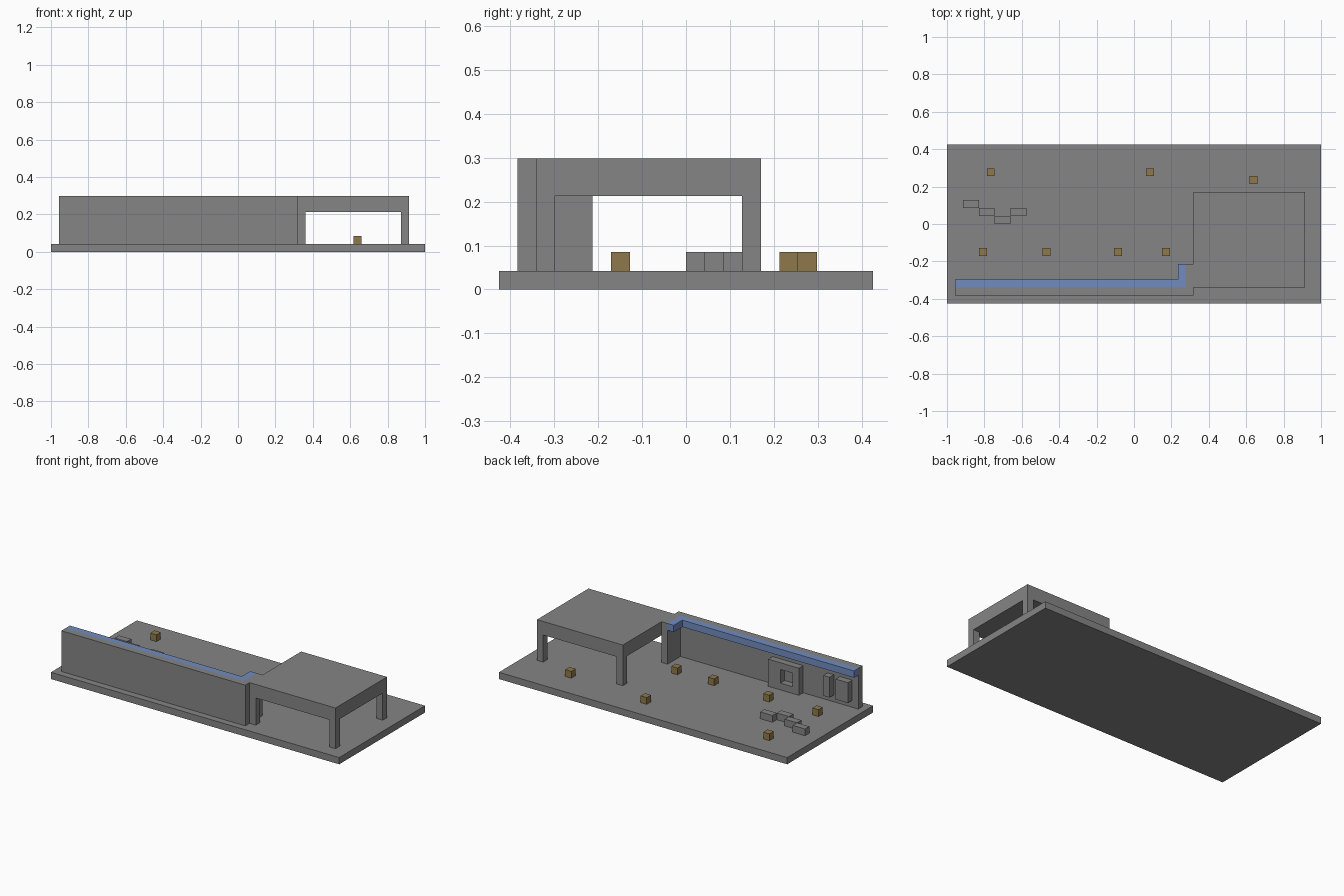
import bpy
import bmesh
from mathutils import Vector

cube = bpy.data.objects.get("Cube")
if cube:
    bpy.data.objects.remove(cube, do_unlink=True)

# Everything sits on a block grid: LENGTH blocks long, DEPTH blocks deep
LENGTH, DEPTH = 47, 20
UNIT = 2 / LENGTH


def material(name, color):
    mat = bpy.data.materials.new(name)
    mat.use_nodes = True
    mat.diffuse_color = (*color, 1)
    mat.node_tree.nodes["Principled BSDF"].inputs["Base Color"].default_value = (*color, 1)
    return mat


GREY = material("stone grey", (0.235, 0.235, 0.235))
BLUE = material("ledge blue", (0.165, 0.265, 0.53))
BROWN = material("crate brown", (0.27, 0.19, 0.07))


def grid(x, y, z):
    return Vector((x - LENGTH / 2, y - DEPTH / 2, z)) * UNIT


def prism(name, outline, z0, z1, mat):
    """Extrude a plan outline given in blocks from z0 up to z1."""
    bm = bmesh.new()
    base = bm.faces.new([bm.verts.new(grid(x, y, z0)) for x, y in outline])
    top = bmesh.ops.extrude_face_region(bm, geom=[base])["geom"]
    verts = [g for g in top if isinstance(g, bmesh.types.BMVert)]
    bmesh.ops.translate(bm, verts=verts, vec=(0, 0, (z1 - z0) * UNIT))
    bmesh.ops.recalc_face_normals(bm, faces=bm.faces)
    mesh = bpy.data.meshes.new(name)
    bm.to_mesh(mesh)
    bm.free()
    mesh.materials.append(mat)
    obj = bpy.data.objects.new(name, mesh)
    bpy.context.collection.objects.link(obj)
    return obj


def box(name, corner, size, mat=GREY):
    (x, y, z), (w, d, h) = corner, size
    outline = [(x, y), (x + w, y), (x + w, y + d), (x, y + d)]
    return prism(name, outline, z, z + h, mat)


# Ground slab
box("ground_slab", (0, 0, 0), (LENGTH, DEPTH, 1))

# Long wall with a short return, and the blue ledge following its inner top edge
prism("long_wall", [(1, 1), (31, 1), (31, 5), (30, 5), (30, 2), (1, 2)], 1, 7, GREY)
prism("wall_ledge", [(1, 2), (30, 2), (30, 5), (29, 5), (29, 3), (1, 3)], 6, 7, BLUE)

# Canopy on four legs
box("canopy_roof", (31, 2, 5), (14, 12, 2))
for side, x in (("right", 31), ("left", 44)):
    for end, y in (("front", 2), ("back", 13)):
        box(f"canopy_leg_{end}_{side}", (x, y, 1), (1, 1, 4))

# Window frame against the inside of the wall
box("frame_sill", (10, 2, 1), (5, 1, 1))
box("frame_lintel", (10, 2, 4), (5, 1, 1))
box("frame_post_narrow", (10, 2, 2), (1, 1, 2))
box("frame_post_wide", (13, 2, 2), (2, 1, 2))

# Raised wall panels
box("wall_panel_wide", (2, 2, 2), (2, 1, 3))
box("wall_panel_narrow", (5, 2, 2), (1, 1, 3))

# Zigzag row of low blocks
for i, y in enumerate((12, 11, 10, 11)):
    box(f"low_block_{i + 1}", (2 + 2 * i, y, 1), (2, 1, 1))

# Scattered crates
crates = [(5, 16), (25, 16), (38, 15)] + [(x, 6) for x in (4, 12, 21, 27)]
for i, (x, y) in enumerate(crates):
    box(f"crate_{i + 1}", (x, y, 1), (1, 1, 1), BROWN)
